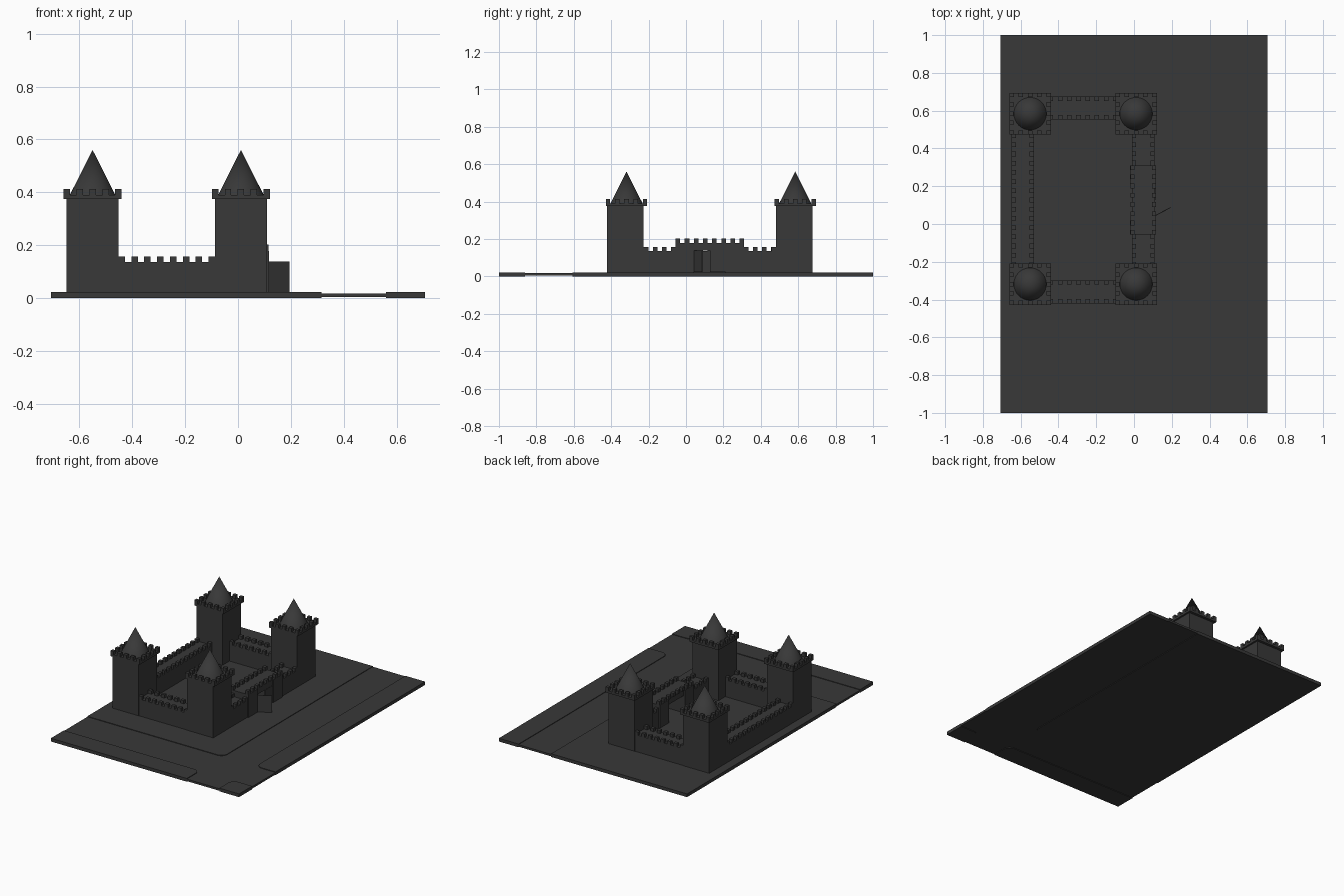
import bpy, bmesh, math
from mathutils import Matrix

if "Cube" in bpy.data.objects:
    bpy.data.objects.remove(bpy.data.objects["Cube"])

stone = bpy.data.materials.new("dark_stone")
stone.diffuse_color = (0.04, 0.04, 0.04, 1)
stone.use_nodes = True
stone.node_tree.nodes["Principled BSDF"].inputs["Base Color"].default_value = stone.diffuse_color


def make_object(name, bm):
    bmesh.ops.recalc_face_normals(bm, faces=bm.faces)
    mesh = bpy.data.meshes.new(name)
    bm.to_mesh(mesh)
    bm.free()
    mesh.materials.append(stone)
    ob = bpy.data.objects.new(name, mesh)
    bpy.context.collection.objects.link(ob)
    return ob


def box(bm, x0, x1, y0, y1, z0, z1):
    m = Matrix.Translation(((x0 + x1) / 2, (y0 + y1) / 2, (z0 + z1) / 2))
    m = m @ Matrix.Diagonal((x1 - x0, y1 - y0, z1 - z0, 1))
    bmesh.ops.create_cube(bm, size=1, matrix=m)


def prism(name, pts, z0, z1):
    bm = bmesh.new()
    face = bm.faces.new([bm.verts.new((x, y, z0)) for x, y in pts])
    ext = bmesh.ops.extrude_face_region(bm, geom=[face], use_keep_orig=True)
    top = [g for g in ext["geom"] if isinstance(g, bmesh.types.BMVert)]
    bmesh.ops.translate(bm, verts=top, vec=(0, 0, z1 - z0))
    return make_object(name, bm)


def merlons(bm, x0, x1, y0, y1, z0, z1, axis, n, d=0.022, trim=False):
    """Rows of n merlons on both sides of a rectangle, running along axis."""
    lo, hi = (x0, x1) if axis == "x" else (y0, y1)
    w = (hi - lo) / (2 * n - 1)
    for i in range(1 if trim else 0, n - 1 if trim else n):
        a = lo + 2 * i * w
        if axis == "x":
            box(bm, a, a + w, y0, y0 + d, z0, z1)
            box(bm, a, a + w, y1 - d, y1, z0, z1)
        else:
            box(bm, x0, x0 + d, a, a + w, z0, z1)
            box(bm, x1 - d, x1, a, a + w, z0, z1)


G = 0.022                      # ground level
X, Y = 0.708, 1.0
XL, XR, YF, YB = -0.55, 0.011, -0.318, 0.584   # tower centres
T = 0.098                      # tower half width
S = 0.006                      # bodies sit slightly forward of the crowns

# Ground slabs with rounded corners around a sunken crossroads
road = []
for sx, sy in ((1, 1), (-1, 1), (-1, -1), (1, -1)):
    cx = 0.56 if sx > 0 else 0.315
    cy = -0.608 if sy > 0 else -0.86
    r = 0.045
    path = [(sx * X, cy)]
    for i in range(9):
        t = math.pi / 2 * i / 8
        path.append((cx + sx * r * (1 - math.sin(t)), cy + sy * r * (1 - math.cos(t))))
    path.append((cx, sy * Y))
    prism("ground_slab", path + [(sx * X, sy * Y)], 0, G)
    road += path if sx * sy > 0 else path[::-1]
prism("crossroads", road, 0.004, 0.018)

# Corner towers: body, overhanging crown with merlons, cone roof
for x in (XL, XR):
    for y in (YF, YB):
        bm = bmesh.new()
        box(bm, x - T, x + T, y - S - T, y - S + T, G, 0.375)
        make_object("tower_body", bm)
        bm = bmesh.new()
        c = 0.11
        rect = (x - c, x + c, y - c, y + c, 0.39, 0.413)
        box(bm, *rect[:4], 0.375, 0.39)
        merlons(bm, *rect, "x", 5)
        merlons(bm, *rect, "y", 5, trim=True)
        make_object("tower_crown", bm)
        bm = bmesh.new()
        bmesh.ops.create_cone(bm, cap_ends=True, segments=32, radius1=0.086, radius2=0,
                              depth=0.17, matrix=Matrix.Translation((x, y, 0.475)))
        roof = make_object("tower_roof", bm)
        bpy.context.view_layer.objects.active = roof
        roof.select_set(True)
        bpy.ops.object.shade_smooth_by_angle()
        roof.select_set(False)

# Curtain walls
GY0, GY1 = -0.056, 0.311       # gatehouse extent
F, B = YF - S, YB - S          # body centre lines
for name, x0, x1, y0, y1, axis, n in (
        ("front_wall", XL + T, XR - T, F - T + 0.002, F + 0.026, "x", 8),
        ("back_wall", XL + T, XR - T, B - 0.024, B + T - 0.002, "x", 8),
        ("left_wall", XL - T, XL + 0.02, F + T, B - T, "y", 15),
        ("right_front_wall", XR - 0.022, XR + T, F + T, GY0, "y", 4),
        ("right_back_wall", XR - 0.022, XR + T, GY1, B - T, "y", 4)):
    bm = bmesh.new()
    box(bm, x0, x1, y0, y1, G, 0.136)
    merlons(bm, x0, x1, y0, y1, 0.136, 0.158, axis, n)
    make_object(name, bm)

# Gatehouse: two piers, lintel and merlons
D0, D1, DZ = 0.042, 0.212, 0.138
bm = bmesh.new()
box(bm, -0.021, 0.117, GY0, D0, G, 0.178)
box(bm, -0.021, 0.117, D1, GY1, G, 0.178)
box(bm, -0.011, 0.112, D0, D1, DZ, 0.178)
merlons(bm, -0.019, 0.116, GY0, GY1, 0.178, 0.202, "y", 8)
make_object("gatehouse", bm)

# Gate leaves: one closed, one swung open
bm = bmesh.new()
box(bm, 0.108, 0.114, 0.128, D1, G + 0.001, DZ)
make_object("closed_gate_leaf", bm)
bm = bmesh.new()
box(bm, 0, 0.09, -0.002, 0.002, G + 0.001, DZ)
leaf = make_object("open_gate_leaf", bm)
leaf.location = (0.114, 0.045, 0)
leaf.rotation_euler.z = math.radians(28)
